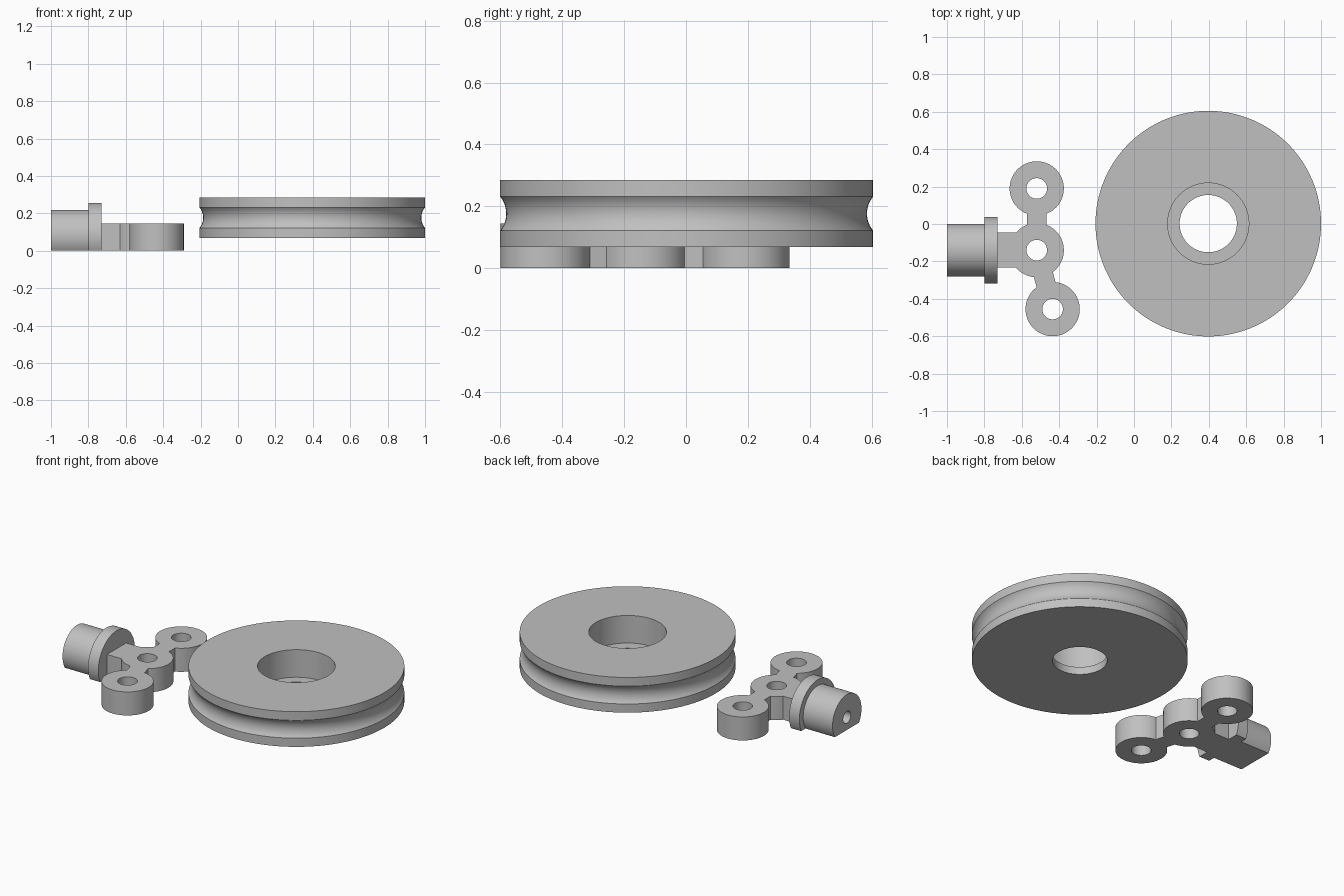
import bpy, bmesh, math
from mathutils import Vector, Matrix

cube = bpy.data.objects.get("Cube")
if cube:
    bpy.data.objects.remove(cube, do_unlink=True)

GREY = (0.53, 0.53, 0.53, 1)
mat = bpy.data.materials.new("plain_grey")
mat.use_nodes = True
mat.diffuse_color = GREY
mat.node_tree.nodes["Principled BSDF"].inputs["Base Color"].default_value = GREY


def make_object(name, bm):
    bmesh.ops.recalc_face_normals(bm, faces=bm.faces)
    mesh = bpy.data.meshes.new(name)
    bm.to_mesh(mesh)
    bm.free()
    mesh.materials.append(mat)
    obj = bpy.data.objects.new(name, mesh)
    bpy.context.collection.objects.link(obj)
    return obj


def rod(name, start, end, radius, sides=64):
    """Cylinder running between two points."""
    a, b = Vector(start), Vector(end)
    turn = (b - a).to_track_quat('Z', 'Y').to_matrix().to_4x4()
    bm = bmesh.new()
    bmesh.ops.create_cone(bm, cap_ends=True, segments=sides, radius1=radius,
                          radius2=radius, depth=(b - a).length,
                          matrix=Matrix.Translation((a + b) / 2) @ turn)
    return make_object(name, bm)


def bar(name, a, b, width, bottom, top):
    """Upright box running between two plan points."""
    a, b = Vector(a), Vector(b)
    d = b - a
    place = (Matrix.Translation(((a + b) / 2).to_3d() + Vector((0, 0, (bottom + top) / 2)))
             @ Matrix.Rotation(math.atan2(d.y, d.x), 4, 'Z')
             @ Matrix.Diagonal((d.length, width, top - bottom, 1)))
    bm = bmesh.new()
    bmesh.ops.create_cube(bm, size=1, matrix=place)
    return make_object(name, bm)


def combine(target, tool, operation):
    mod = target.modifiers.new("combine", 'BOOLEAN')
    mod.operation, mod.solver, mod.object = operation, 'EXACT', tool
    bpy.context.view_layer.objects.active = target
    bpy.ops.object.modifier_apply(modifier=mod.name)
    bpy.data.objects.remove(tool, do_unlink=True)


def smooth(obj):
    bpy.ops.object.select_all(action='DESELECT')
    obj.select_set(True)
    bpy.context.view_layer.objects.active = obj
    bpy.ops.object.shade_smooth_by_angle(angle=math.radians(30))


# Pulley: lathed section with counterbore and a rounded rim groove
LOW, HIGH, RIM = 0.068, 0.285, 0.603
BORE, RECESS, FLOOR = 0.153, 0.217, 0.115
MID, HALF, DEPTH = (LOW + HIGH) / 2, 0.055, 0.02
arc_r = (HALF ** 2 + DEPTH ** 2) / (2 * DEPTH)
arc_half = math.asin(HALF / arc_r)
profile = [(BORE, LOW), (RIM, LOW)]
for i in range(13):
    t = arc_half * (i / 6 - 1)
    profile.append((RIM - DEPTH + arc_r * (1 - math.cos(t)), MID + arc_r * math.sin(t)))
profile += [(RIM, HIGH), (RECESS, HIGH), (RECESS, FLOOR), (BORE, FLOOR)]

bm = bmesh.new()
ring = [bm.verts.new((r, 0, z)) for r, z in profile]
edges = [bm.edges.new((ring[i - 1], ring[i])) for i in range(len(ring))]
bmesh.ops.spin(bm, geom=ring + edges, cent=(0, 0, 0), axis=(0, 0, 1),
               angle=math.tau, steps=128, use_merge=True)
bmesh.ops.remove_doubles(bm, verts=bm.verts, dist=1e-5)
bmesh.ops.translate(bm, verts=bm.verts, vec=(0.397, 0.002, 0))
pulley = make_object("pulley_wheel", bm)
smooth(pulley)

# Arm: three bosses joined by two links
TOP = 0.145
centres = [(-0.52, -0.14), (-0.52, 0.19), (-0.435, -0.455)]
bracket = rod("pivot_arm", (*centres[0], 0), (*centres[0], TOP), 0.145)
for c in centres[1:]:
    combine(bracket, rod("boss", (*c, 0), (*c, TOP), 0.145), 'UNION')
    combine(bracket, bar("link", centres[0], c, 0.105, 0, TOP), 'UNION')

# Neck, collar and shaft, with the round parts cut flat at the ground
AXIS_Y, AXIS_Z = -0.14, 0.078
combine(bracket, bar("neck", (-0.77, AXIS_Y), centres[0], 0.187, 0, TOP), 'UNION')
for name, x0, x1, radius in (("collar", -0.80, -0.73, 0.178),
                             ("shaft", -1.0, -0.76, 0.141)):
    part = rod(name, (x0, AXIS_Y, AXIS_Z), (x1, AXIS_Y, AXIS_Z), radius)
    combine(part, bar("ground_cut", (-1.2, AXIS_Y), (-0.5, AXIS_Y), 1, -0.5, 0), 'DIFFERENCE')
    combine(bracket, part, 'UNION')

# Boss holes and the blind hole in the shaft end
for c in centres:
    combine(bracket, rod("hole", (*c, -0.1), (*c, TOP + 0.1), 0.055, 48), 'DIFFERENCE')
combine(bracket, rod("shaft_hole", (-1.1, AXIS_Y, AXIS_Z), (-0.75, AXIS_Y, AXIS_Z),
                     0.037, 32), 'DIFFERENCE')
smooth(bracket)
